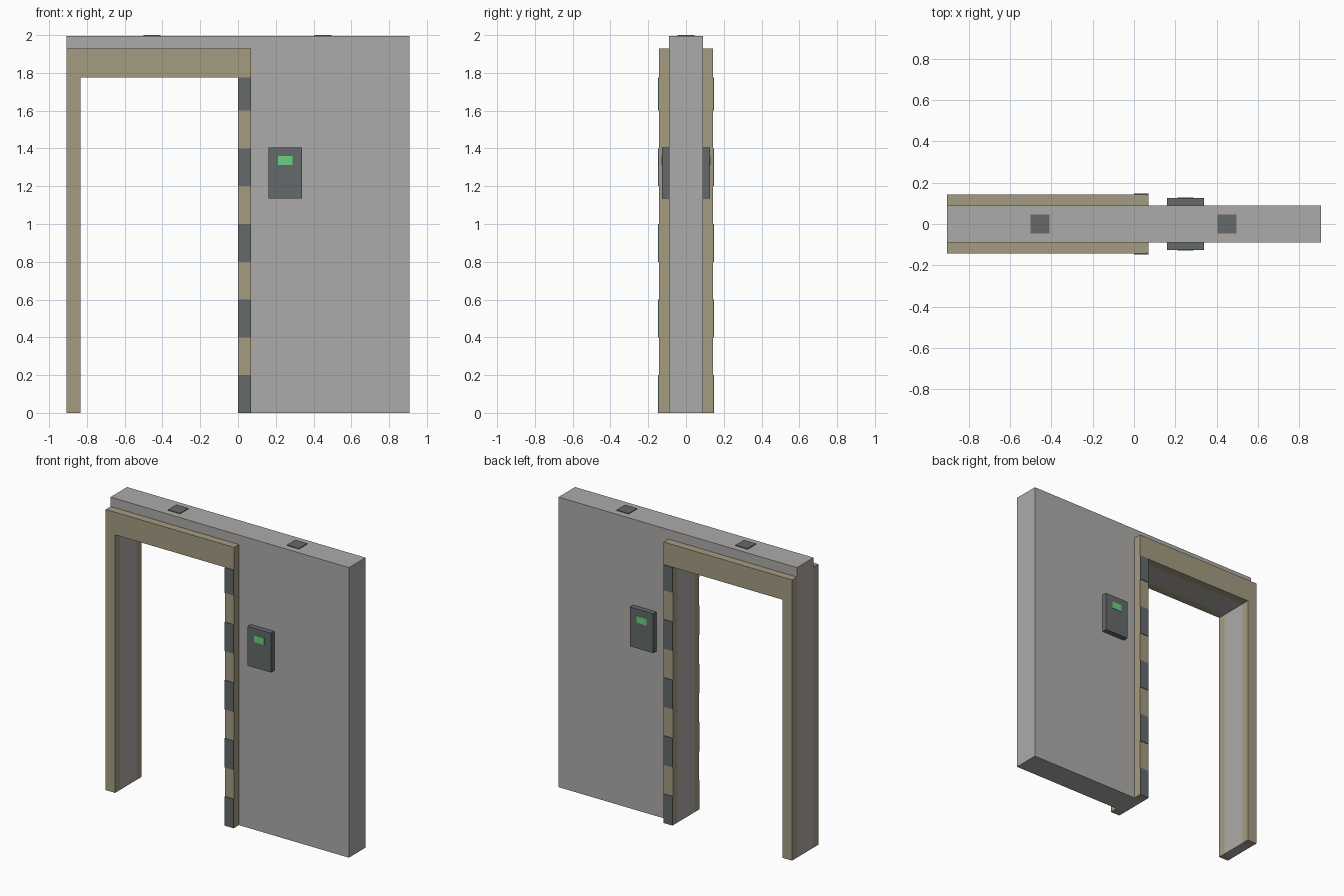
import bpy
import bmesh

if "Cube" in bpy.data.objects:
    bpy.data.objects.remove(bpy.data.objects["Cube"])


def material(name, rgb):
    m = bpy.data.materials.new(name)
    m.diffuse_color = (*rgb, 1)
    m.use_nodes = True
    m.node_tree.nodes["Principled BSDF"].inputs["Base Color"].default_value = m.diffuse_color
    return m


GREY = material("wall grey", (0.42, 0.41, 0.40))
TAN = material("frame tan", (0.37, 0.33, 0.22))
DARK = material("dark grey", (0.13, 0.142, 0.145))
GREEN = material("screen green", (0.15, 0.63, 0.22))


def prism(name, outline, y0, y1, mat):
    """Extrude an x-z outline from y0 to y1."""
    bm = bmesh.new()
    face = bm.faces.new([bm.verts.new((x, y0, z)) for x, z in outline])
    ext = bmesh.ops.extrude_face_region(bm, geom=[face])
    verts = [g for g in ext["geom"] if isinstance(g, bmesh.types.BMVert)]
    bmesh.ops.translate(bm, verts=verts, vec=(0, y1 - y0, 0))
    bmesh.ops.recalc_face_normals(bm, faces=bm.faces)
    mesh = bpy.data.meshes.new(name)
    bm.to_mesh(mesh)
    bm.free()
    mesh.materials.append(mat)
    obj = bpy.data.objects.new(name, mesh)
    bpy.context.collection.objects.link(obj)
    return obj


def box(name, x0, x1, y0, y1, z0, z1, mat):
    return prism(name, [(x0, z0), (x1, z0), (x1, z1), (x0, z1)], y0, y1, mat)


def arch(left, right, top):
    """Outline around the doorway opening."""
    return [(left, 0), (-0.835, 0), (-0.835, 1.775), (0, 1.775),
            (0, 0), (right, 0), (right, top), (left, top)]


# Wall with the doorway opening
prism("wall", arch(-0.907, 0.907, 1.995), -0.09, 0.09, GREY)

# Fittings repeated on both faces of the wall
for side, s in (("front", -1), ("back", 1)):
    prism(f"{side}_door_frame", arch(-0.907, 0.07, 1.93), s * 0.09, s * 0.143, TAN)

    # Dark bands on the inner jamb
    for i in range(5):
        z = i * 0.4
        box(f"{side}_jamb_band_{i + 1}", 0, 0.07, s * 0.143, s * 0.147,
            z, min(z + 0.2, 1.775), DARK)

    # Control panel and its screen
    box(f"{side}_control_panel", 0.161, 0.339, s * 0.09, s * 0.126, 1.135, 1.405, DARK)
    box(f"{side}_panel_screen", 0.212, 0.288, s * 0.126, s * 0.129, 1.312, 1.36, GREEN)

# Square plates on top of the wall
for side, x in (("left", -0.455), ("right", 0.45)):
    box(f"{side}_top_plate", x - 0.046, x + 0.046, -0.046, 0.046, 1.995, 2.0, DARK)
